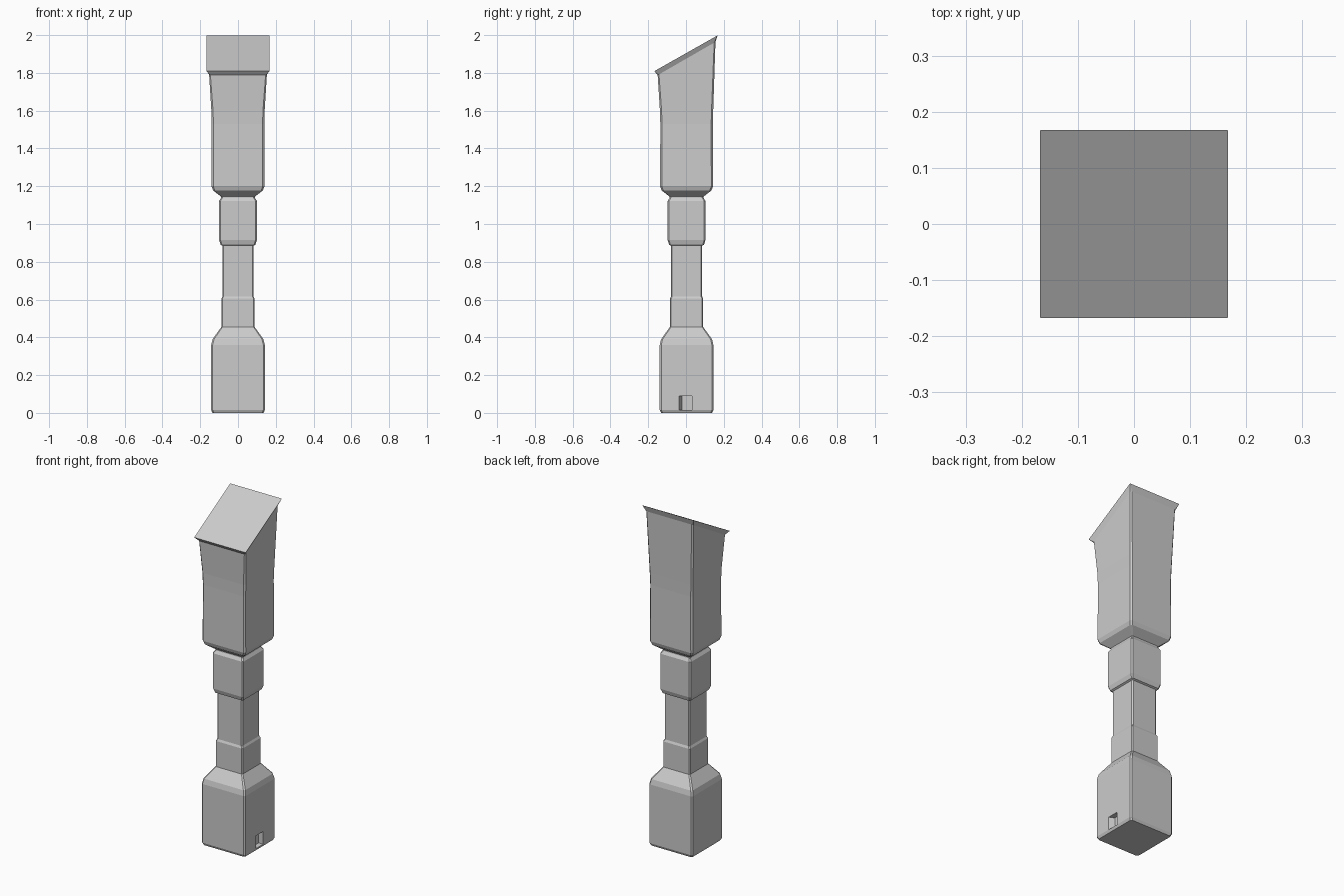
import bpy, bmesh

if "Cube" in bpy.data.objects:
    bpy.data.objects.remove(bpy.data.objects["Cube"])

# Profile up the post: half width, corner chamfer, height, slope of z along y
PROFILE = [
    (0.135, 0.008, 0.0, 0), (0.142, 0.008, 0.015, 0),        # base
    (0.142, 0.008, 0.36, 0), (0.135, 0.008, 0.39, 0),
    (0.088, 0.006, 0.455, 0),
    (0.088, 0.006, 0.605, 0), (0.082, 0.006, 0.617, 0),      # lower neck
    (0.082, 0.006, 0.885, 0), (0.092, 0.007, 0.89, 0),       # collar
    (0.100, 0.007, 0.915, 0),
    (0.100, 0.007, 1.122, 0), (0.090, 0.007, 1.138, 0),
    (0.090, 0.007, 1.145, 0), (0.132, 0.009, 1.178, 0),      # head
    (0.140, 0.009, 1.20, 0), (0.139, 0.009, 1.53, 0),
    (0.141, 0.009, 1.60, 0), (0.153, 0.007, 1.876, 0.575),
    (0.1675, 0.001, 1.904, 0.565),                            # slanted rim
]
OFFSET_Y = 0.003


def ring(bm, h, c, z, slope):
    """Square section with chamfered corners, optionally tilted."""
    a = h - c
    pts = [(h, -a), (h, a), (a, h), (-a, h), (-h, a), (-h, -a), (-a, -h), (a, -h)]
    oy = OFFSET_Y if h < 0.16 else 0.0
    return [bm.verts.new((x, y + oy, z + slope * y)) for x, y in pts]


def bridge(bm, lower, upper):
    n = len(lower)
    for i in range(n):
        j = (i + 1) % n
        bm.faces.new((lower[i], lower[j], upper[j], upper[i]))


def loft(name, rings_fn):
    bm = bmesh.new()
    rings = rings_fn(bm)
    for a, b in zip(rings, rings[1:]):
        bridge(bm, a, b)
    bm.faces.new(rings[0][::-1])
    bm.faces.new(rings[-1])
    bmesh.ops.recalc_face_normals(bm, faces=bm.faces[:])
    mesh = bpy.data.meshes.new(name)
    bm.to_mesh(mesh)
    bm.free()
    obj = bpy.data.objects.new(name, mesh)
    bpy.context.collection.objects.link(obj)
    return obj


# Post lofted through the profile
post = loft("post", lambda bm: [ring(bm, *row) for row in PROFILE])


# Small tapered recess low on the right side
def notch_rings(bm):
    def rect(x, y0, y1, z0, z1):
        return [bm.verts.new(p) for p in
                ((x, y0, z0), (x, y1, z0), (x, y1, z1), (x, y0, z1))]
    return [rect(0.112, -0.022, 0.031, 0.015, 0.09),
            rect(0.152, -0.041, 0.031, 0.015, 0.09)]


notch = loft("notch_cutter", notch_rings)
notch.hide_render = True
cut = post.modifiers.new("notch", 'BOOLEAN')
cut.operation = 'DIFFERENCE'
cut.solver = 'EXACT'
cut.object = notch

# Bake the cut and remove the helper
bpy.context.view_layer.objects.active = post
post.select_set(True)
notch.select_set(False)
bpy.ops.object.modifier_apply(modifier=cut.name)
bpy.data.objects.remove(notch)
